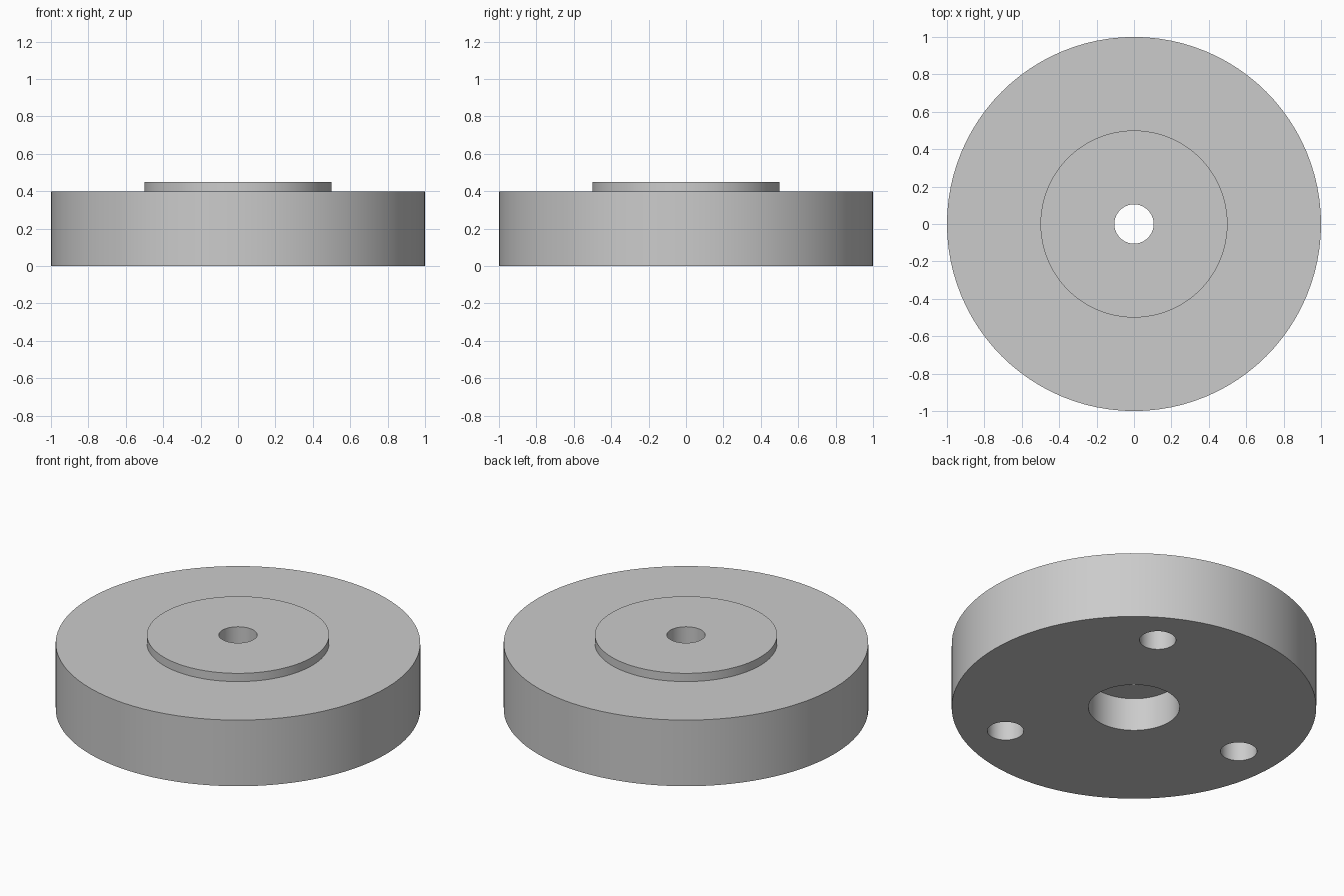
import bpy, bmesh, math
from mathutils import Matrix, Vector

cube = bpy.data.objects.get("Cube")
if cube:
    bpy.data.objects.remove(cube, do_unlink=True)

SEGMENTS = 96
HOLE_RADIUS, HOLE_DEPTH, HOLE_CIRCLE = 0.1, 0.2, 0.75

# Single grey finish
grey = bpy.data.materials.new("plain_grey")
grey.use_nodes = True
colour = (0.6, 0.6, 0.6, 1)
grey.diffuse_color = colour
grey.node_tree.nodes["Principled BSDF"].inputs["Base Color"].default_value = colour


def add_object(name, bm):
    mesh = bpy.data.meshes.new(name)
    bmesh.ops.recalc_face_normals(bm, faces=bm.faces)
    bm.to_mesh(mesh)
    bm.free()
    mesh.materials.append(grey)
    obj = bpy.data.objects.new(name, mesh)
    bpy.context.collection.objects.link(obj)
    return obj


def lathe(name, profile):
    """Spin a closed (radius, height) profile around the z axis."""
    bm = bmesh.new()
    verts = [bm.verts.new((r, 0, z)) for r, z in profile]
    edges = [bm.edges.new((v, verts[i - 1])) for i, v in enumerate(verts)]
    bmesh.ops.spin(bm, geom=verts + edges, cent=(0, 0, 0), axis=(0, 0, 1),
                   angle=math.tau, steps=SEGMENTS, use_merge=False)
    bmesh.ops.remove_doubles(bm, verts=bm.verts, dist=0.0001)
    return add_object(name, bm)


# Disc with raised boss, through bore and counterbore underneath
disc = lathe("disc_body", [(0.25, 0), (1, 0), (1, 0.4), (0.5, 0.4),
                           (0.5, 0.45), (0.105, 0.45), (0.105, 0.2), (0.25, 0.2)])

# Three blind holes in the underside
bm = bmesh.new()
for i in range(3):
    angle = math.radians(60 + 120 * i)
    centre = Vector((HOLE_CIRCLE * math.cos(angle), HOLE_CIRCLE * math.sin(angle), 0))
    bmesh.ops.create_cone(bm, cap_ends=True, segments=48, radius1=HOLE_RADIUS,
                          radius2=HOLE_RADIUS, depth=2 * HOLE_DEPTH,
                          matrix=Matrix.Translation(centre))
cutter = add_object("hole_cutter", bm)
cutter.hide_render = True

cut = disc.modifiers.new("blind_holes", "BOOLEAN")
cut.operation = "DIFFERENCE"
cut.solver = "EXACT"
cut.object = cutter

# Apply the cut, then smooth the round walls and keep the rims sharp
bpy.ops.object.select_all(action="DESELECT")
disc.select_set(True)
bpy.context.view_layer.objects.active = disc
bpy.ops.object.modifier_apply(modifier=cut.name)
bpy.data.objects.remove(cutter, do_unlink=True)
bpy.ops.object.shade_smooth_by_angle(angle=math.radians(30))
